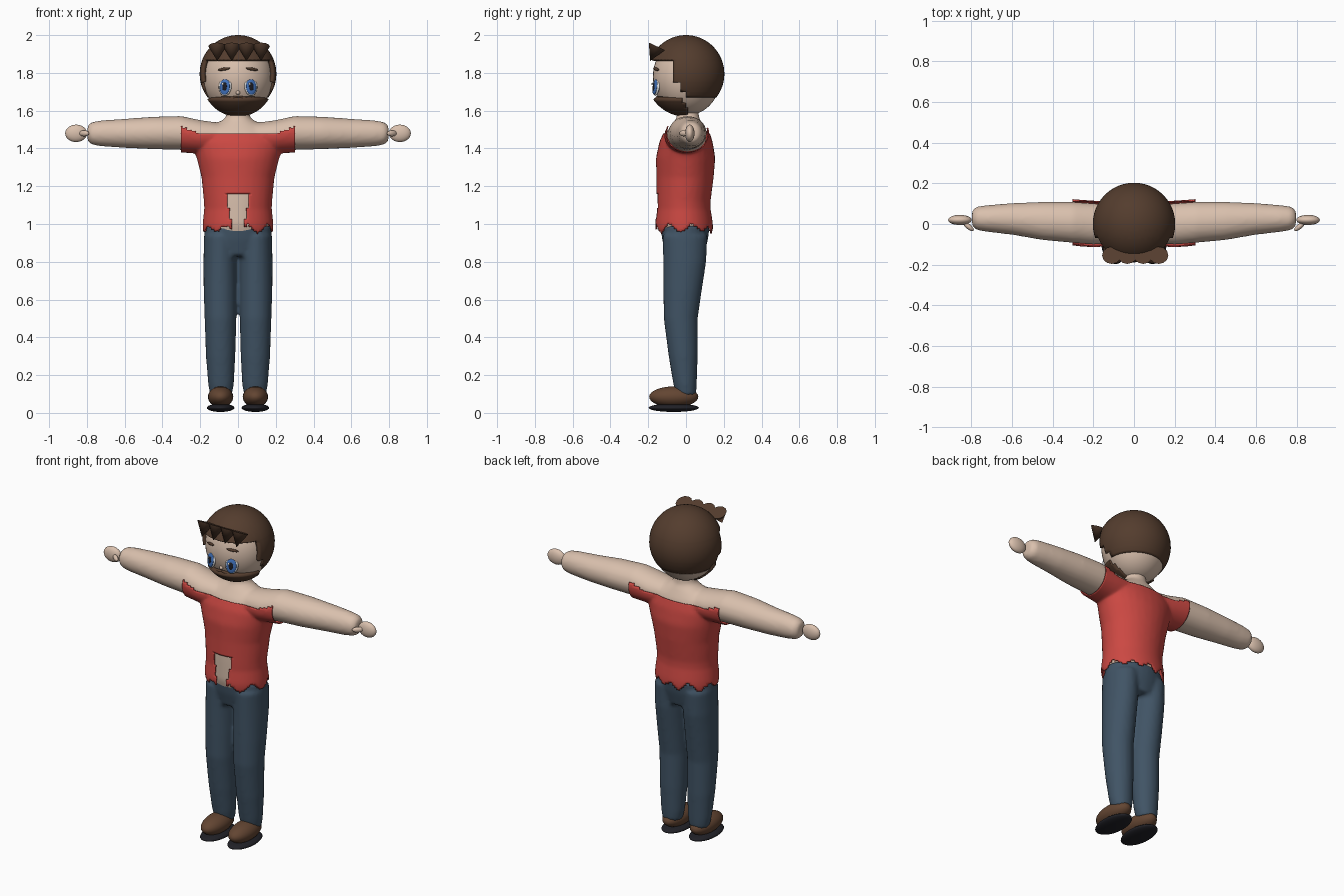
import bpy, bmesh, math
from mathutils import Vector, Matrix, Euler

if "Cube" in bpy.data.objects:
    bpy.data.objects.remove(bpy.data.objects["Cube"])


def material(name, rgb):
    m = bpy.data.materials.new(name)
    m.diffuse_color = (*rgb, 1)
    m.use_nodes = True
    m.node_tree.nodes["Principled BSDF"].inputs["Base Color"].default_value = m.diffuse_color
    return m


SKIN = material("skin", (0.70, 0.53, 0.42))
RED = material("red_cloth", (0.60, 0.065, 0.055))
DENIM = material("denim", (0.052, 0.088, 0.13))
HAIR = material("brown_hair", (0.088, 0.046, 0.027))
LEATHER = material("shoe_leather", (0.125, 0.06, 0.032))
SOLE = material("dark_sole", (0.015, 0.015, 0.02))
WHITE = material("eye_white", (0.75, 0.75, 0.75))
BLUE = material("iris_blue", (0.05, 0.16, 0.48))
BLACK = material("pupil_black", (0.01, 0.01, 0.015))


def add_object(name, bm, mat):
    me = bpy.data.meshes.new(name)
    bm.to_mesh(me)
    bm.free()
    for p in me.polygons:
        p.use_smooth = True
    me.materials.append(mat)
    ob = bpy.data.objects.new(name, me)
    bpy.context.collection.objects.link(ob)
    return ob


def ellipsoid(name, loc, radii, mat, rot=(0, 0, 0), seg=24):
    bm = bmesh.new()
    bmesh.ops.create_uvsphere(bm, u_segments=seg, v_segments=seg * 2 // 3, radius=1)
    m = Matrix.LocRotScale(Vector(loc), Euler(rot), Vector(radii))
    bmesh.ops.transform(bm, matrix=m, verts=bm.verts)
    return add_object(name, bm, mat)


def loft(bm, rings, point, n=28):
    """Closed tube through elliptical rings; point maps (ring, cos, sin) to a position."""
    loops = []
    for r in rings:
        loops.append([bm.verts.new(point(r, math.cos(a), math.sin(a)))
                      for a in (2 * math.pi * i / n for i in range(n))])
    for a, b in zip(loops, loops[1:]):
        for i in range(n):
            bm.faces.new((a[i], a[(i + 1) % n], b[(i + 1) % n], b[i]))
    bm.faces.new(loops[0])
    bm.faces.new(loops[-1])


def upright(side=1):
    # ring: z, cx, cy, rx, ry
    return lambda r, c, s: (side * (r[1] + r[3] * c), r[2] + r[4] * s, r[0])


def sideways(side):
    # ring: x, cy, cz, ry, rz
    return lambda r, c, s: (side * r[0], r[1] + r[3] * c, r[2] + r[4] * s)


def fuse(name, bm, mat, voxel=0.012, smooth=5):
    """Blend the overlapping lofts into a single smooth skin."""
    bmesh.ops.recalc_face_normals(bm, faces=bm.faces)
    ob = add_object(name, bm, mat)
    rm = ob.modifiers.new("fuse", 'REMESH')
    rm.mode = 'VOXEL'
    rm.voxel_size = voxel
    sm = ob.modifiers.new("soften", 'SMOOTH')
    sm.factor = 0.5
    sm.iterations = smooth
    me = bpy.data.meshes.new_from_object(
        ob.evaluated_get(bpy.context.evaluated_depsgraph_get()))
    ob.modifiers.clear()
    ob.data = me
    me.materials.clear()
    me.materials.append(mat)
    for p in me.polygons:
        p.material_index = 0
        p.use_smooth = True
    return ob


def trim(bm, cuts, keep):
    """Slice along axis planes, then drop the faces that fail the keep rule."""
    for axis, v in cuts:
        no = Vector((0, 0, 0))
        no[axis] = 1
        bmesh.ops.bisect_plane(bm, geom=bm.verts[:] + bm.edges[:] + bm.faces[:],
                               plane_co=no * v, plane_no=no, dist=1e-5)
    gone = [f for f in bm.faces if not keep(f.calc_center_median())]
    bmesh.ops.delete(bm, geom=gone, context='FACES')


def thicken(ob, t):
    s = ob.modifiers.new("thickness", 'SOLIDIFY')
    s.thickness = t
    s.offset = -1


# Bare torso, neck and arms
bm = bmesh.new()
loft(bm, [(0.90, 0, -0.005, 0.148, 0.11), (1.0, 0, -0.012, 0.163, 0.13),
          (1.12, 0, -0.014, 0.167, 0.13), (1.25, 0, -0.005, 0.18, 0.138),
          (1.35, 0, -0.002, 0.205, 0.143), (1.43, 0, 0, 0.23, 0.128),
          (1.49, 0, 0.004, 0.2, 0.105), (1.53, 0, 0.008, 0.12, 0.08),
          (1.56, 0, 0.01, 0.065, 0.06), (1.62, 0, 0.01, 0.055, 0.055)], upright())
for side in (-1, 1):
    loft(bm, [(0.05, 0, 1.46, 0.09, 0.07), (0.2, 0, 1.468, 0.102, 0.082),
              (0.3, 0.008, 1.482, 0.101, 0.09), (0.45, 0.015, 1.482, 0.094, 0.086),
              (0.6, 0.025, 1.48, 0.078, 0.077), (0.72, 0.027, 1.48, 0.066, 0.069),
              (0.775, 0.028, 1.48, 0.058, 0.06), (0.797, 0.028, 1.48, 0.038, 0.04)],
         sideways(side))
body = fuse("body", bm, SKIN)

# Ragged shirt: the body surface pushed outward, then trimmed
bm = bmesh.new()
bm.from_mesh(body.data)
bm.normal_update()
for v, n in [(v, v.normal.copy()) for v in bm.verts]:
    v.co += n * (0.014 + 0.014 * min(1, max(0, (1.08 - v.co.z) / 0.1)))


def in_shirt(p):
    x = abs(p.x)
    hem = 0.975 + 0.016 * math.sin(9 * math.atan2(p.y, p.x)) + 0.008 * math.sin(50 * p.x)
    neckline = 1.48 + max(0, x - 0.2) * 0.35
    opening = p.y < 0 and p.z < 1.16 and x < 0.03 + 0.033 * (p.z - 0.97) / 0.19
    return hem < p.z < neckline and x < 0.302 and not opening


trim(bm, [(2, 1.48), (2, 1.16), (0, 0.302), (0, -0.302)], in_shirt)
thicken(add_object("shirt", bm, RED), 0.006)

# Trousers
bm = bmesh.new()
loft(bm, [(0.83, 0, -0.005, 0.15, 0.1), (0.92, 0, -0.005, 0.18, 0.122),
          (0.99, 0, -0.005, 0.176, 0.13)], upright())
for side in (-1, 1):
    loft(bm, [(0.94, 0.093, -0.005, 0.087, 0.118), (0.8, 0.094, -0.007, 0.089, 0.114),
              (0.65, 0.094, -0.018, 0.088, 0.102), (0.5, 0.093, -0.028, 0.084, 0.09),
              (0.3, 0.092, -0.015, 0.078, 0.077), (0.15, 0.09, -0.005, 0.068, 0.062),
              (0.095, 0.09, 0, 0.058, 0.054)], upright(side))
fuse("trousers", bm, DENIM, smooth=4)

# Hands, thumbs and shoes
for side, tag in ((-1, "right"), (1, "left")):
    ellipsoid(tag + "_hand", (side * 0.857, 0.02, 1.48), (0.058, 0.025, 0.046), SKIN)
    ellipsoid(tag + "_thumb", (side * 0.815, -0.012, 1.48), (0.033, 0.013, 0.016), SKIN,
              (0, 0, side * 0.7), 16)
    ellipsoid(tag + "_shoe", (side * 0.092, -0.065, 0.085), (0.067, 0.13, 0.055), LEATHER)
    ellipsoid(tag + "_sole", (side * 0.092, -0.065, 0.027), (0.073, 0.133, 0.022), SOLE)

# Head
HC, HR = Vector((0, 0.005, 1.78)), Vector((0.185, 0.18, 0.205))
ellipsoid("head", HC, HR, SKIN, seg=40)


def hair_shell(name, centre, radii, cuts, keep, thickness):
    bm = bmesh.new()
    bmesh.ops.create_uvsphere(bm, u_segments=48, v_segments=32, radius=1)
    bmesh.ops.transform(bm, matrix=Matrix.LocRotScale(Vector(centre), None, Vector(radii)),
                        verts=bm.verts)
    trim(bm, cuts, keep)
    thicken(add_object(name, bm, HAIR), thickness)


# Hair cap with stepped sideburns
hair_shell("hair", (0, 0, 1.795), (0.203, 0.203, 0.205),
           [(2, 1.67), (2, 1.7), (2, 1.75), (2, 1.87), (1, -0.07), (1, -0.03), (1, 0)],
           lambda p: p.z > 1.87 or (p.z > 1.75 and p.y > -0.07)
           or (p.z > 1.70 and p.y > -0.03) or (p.z > 1.67 and p.y > 0), 0.02)

# Beard with stepped back edge
hair_shell("beard", (0, 0, 1.785), (0.2, 0.213, 0.217),
           [(2, 1.66), (2, 1.635), (2, 1.61), (1, 0.01), (1, 0), (1, -0.02)],
           lambda p: p.z < 1.66 and p.y < (-0.02 if p.z > 1.635 else 0 if p.z > 1.61 else 0.01),
           0.025)

# Fringe spikes pointing down
for i, x in enumerate((-0.11, -0.033, 0.045, 0.122)):
    bm = bmesh.new()
    bmesh.ops.create_cone(bm, cap_ends=True, segments=12, radius1=0.047, radius2=0, depth=0.085)
    axis = Vector((0, -0.035, -0.075)).to_track_quat('Z', 'Y')
    bmesh.ops.transform(bm, verts=bm.verts,
                        matrix=Matrix.LocRotScale(Vector((x, -0.172, 1.902)), axis, None))
    spike = add_object("fringe_spike_%d" % i, bm, HAIR)
    for p in spike.data.polygons:
        p.use_smooth = len(p.vertices) < 5


def on_face(name, x, z, radii, mat, lift=0.0, roll=0.0):
    """Flat oval laid on the front of the head."""
    k = math.sqrt(max(0, 1 - (x / HR.x) ** 2 - ((z - HC.z) / HR.z) ** 2))
    p = Vector((x, HC.y - HR.y * k, z))
    n = Vector(((p[i] - HC[i]) / HR[i] ** 2 for i in range(3))).normalized()
    yaw = math.atan2(n.x, -n.y)
    ellipsoid(name, p + n * lift, radii, mat, (math.asin(-n.z) * -0.6, roll, yaw), 20)


# Eyes, brows, moustache and nose
for side, tag in ((-1, "right"), (1, "left")):
    on_face(tag + "_eye", side * 0.068, 1.728, (0.037, 0.012, 0.05), WHITE)
    on_face(tag + "_iris", side * 0.067, 1.728, (0.029, 0.008, 0.042), BLUE, 0.008)
    on_face(tag + "_pupil", side * 0.066, 1.73, (0.013, 0.004, 0.022), BLACK, 0.014)
    on_face(tag + "_glint", side * 0.066 - 0.009, 1.745, (0.006, 0.003, 0.008), WHITE, 0.0165)
    on_face(tag + "_brow", side * 0.073, 1.82, (0.035, 0.008, 0.008), HAIR, 0.002, side * 0.15)
    on_face(tag + "_moustache", side * 0.03, 1.668, (0.036, 0.012, 0.01), HAIR, 0.006, side * 0.2)
on_face("nose", 0, 1.695, (0.011, 0.012, 0.011), SKIN)
